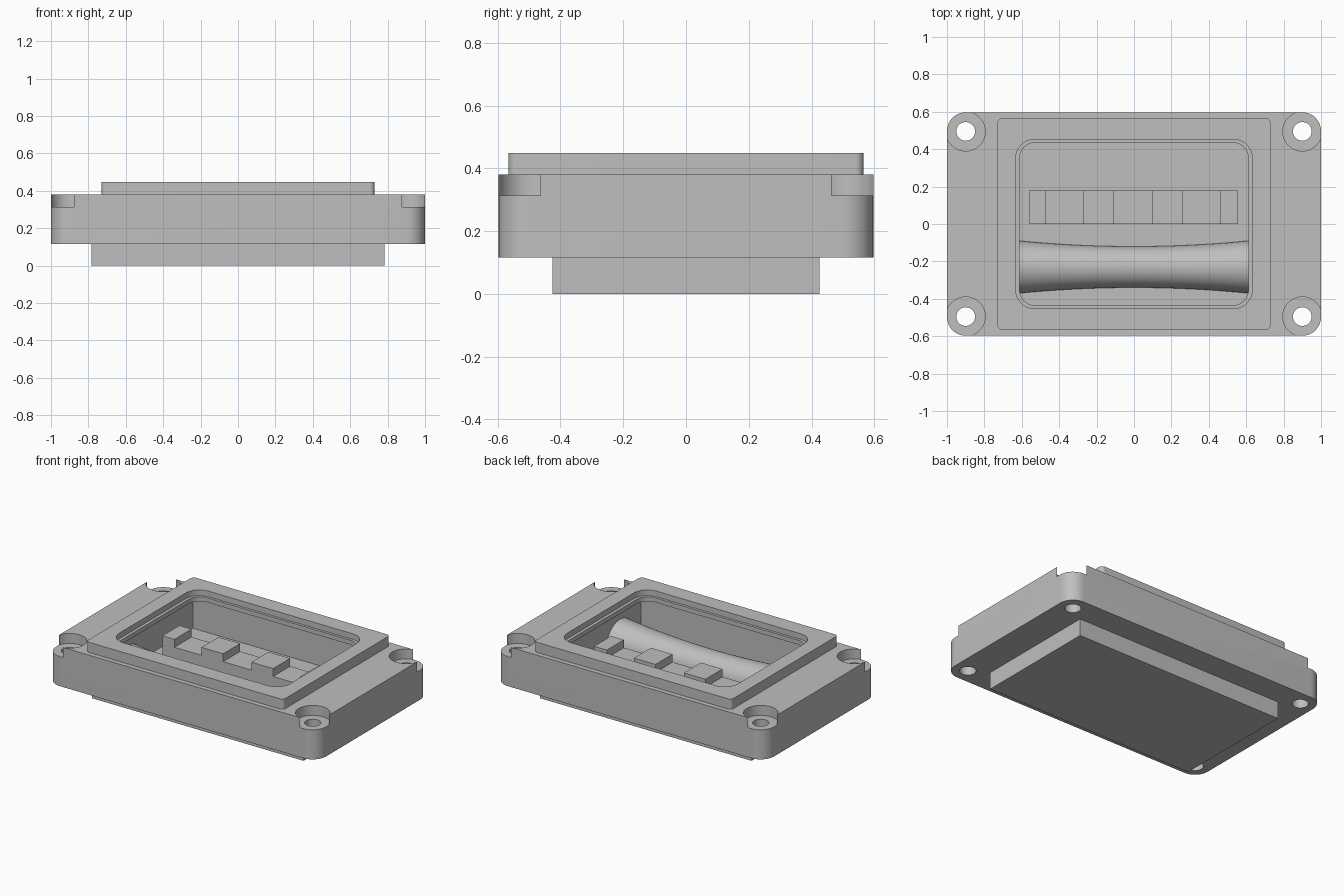
import bpy, bmesh, math
from mathutils import Matrix

cube = bpy.data.objects.get("Cube")
if cube:
    bpy.data.objects.remove(cube, do_unlink=True)

grey = bpy.data.materials.new("plain grey")
grey.use_nodes = True
COLOUR = (0.52, 0.52, 0.52, 1)
grey.diffuse_color = COLOUR
grey.node_tree.nodes["Principled BSDF"].inputs["Base Color"].default_value = COLOUR


def finish(name, bm):
    bmesh.ops.recalc_face_normals(bm, faces=bm.faces)
    mesh = bpy.data.meshes.new(name)
    bm.to_mesh(mesh)
    bm.free()
    mesh.materials.append(grey)
    obj = bpy.data.objects.new(name, mesh)
    bpy.context.collection.objects.link(obj)
    return obj


def slab(name, x0, x1, y0, y1, z0, z1, radius=0, steps=12):
    """Upright block with optional rounded vertical corners."""
    bm = bmesh.new()
    points = []
    corners = [(x1, y1, -1, -1), (x0, y1, 1, -1), (x0, y0, 1, 1), (x1, y0, -1, 1)]
    for i, (x, y, sx, sy) in enumerate(corners):
        for k in range(steps + 1 if radius else 1):
            a = math.pi / 2 * (i + k / steps)
            points.append((x + radius * (sx + math.cos(a)),
                           y + radius * (sy + math.sin(a)), z0))
    face = bm.faces.new([bm.verts.new(p) for p in points])
    new = bmesh.ops.extrude_face_region(bm, geom=[face])["geom"]
    bmesh.ops.translate(bm, vec=(0, 0, z1 - z0),
                        verts=[g for g in new if isinstance(g, bmesh.types.BMVert)])
    return finish(name, bm)


def disc(name, x, y, radius, z0, z1):
    bm = bmesh.new()
    bmesh.ops.create_cone(bm, cap_ends=True, segments=48, radius1=radius, radius2=radius,
                          depth=z1 - z0, matrix=Matrix.Translation((x, y, (z0 + z1) / 2)))
    return finish(name, bm)


def select(obj):
    bpy.ops.object.select_all(action="DESELECT")
    obj.select_set(True)
    bpy.context.view_layer.objects.active = obj


def cut(obj, cutters):
    for cutter in cutters:
        cutter.hide_render = True
        select(obj)
        mod = obj.modifiers.new("cut", "BOOLEAN")
        mod.operation = "DIFFERENCE"
        mod.solver = "EXACT"
        mod.object = cutter
        bpy.ops.object.modifier_apply(modifier=mod.name)
        bpy.data.objects.remove(cutter, do_unlink=True)


def smooth(obj):
    select(obj)
    bpy.ops.object.shade_smooth_by_angle(angle=math.radians(30))


FLOOR = 0.17

# Mounting flange with cavity, counterbored screw holes in the corners
flange = slab("mounting_flange", -1, 1, -0.597, 0.597, 0.115, 0.38, 0.1)
cutters = [slab("cavity_cutter", -0.65, 0.65, -0.45, 0.45, FLOOR, 0.5)]
for x in (-0.9, 0.9):
    for y in (-0.495, 0.495):
        cutters.append(disc("counterbore_cutter", x, y, 0.105, 0.313, 0.5))
        cutters.append(disc("screw_hole_cutter", x, y, 0.05, 0, 0.5))
cut(flange, cutters)
smooth(flange)

# Raised frame with a stepped, rounded window
frame = slab("window_frame", -0.73, 0.73, -0.565, 0.565, 0.38, 0.448, 0.025)
cut(frame, [slab("recess_cutter", -0.632, 0.632, -0.452, 0.452, 0.41, 0.6, 0.1),
            slab("window_cutter", -0.612, 0.612, -0.435, 0.435, 0.2, 0.6, 0.085)])
smooth(frame)

# Lower housing under the flange
slab("lower_housing", -0.783, 0.783, -0.425, 0.425, 0, 0.115)

# Bar with four raised teeth
slab("tooth_bar", -0.56, 0.555, 0, 0.18, FLOOR, 0.262)
for x0, x1 in ((-0.56, -0.47), (-0.27, -0.11), (0.1, 0.26), (0.46, 0.555)):
    slab("bar_tooth", x0, x1, 0, 0.18, 0.262, 0.315)

# Waisted half roller lying on the cavity floor
bm = bmesh.new()
rings = []
for i in range(25):
    x = -0.65 + 1.3 * i / 24
    r = 0.11 + 0.03 * (x / 0.61) ** 2
    rings.append([bm.verts.new((x, -0.23 + r * math.cos(math.pi * k / 24),
                                FLOOR + r * math.sin(math.pi * k / 24)))
                  for k in range(25)])
for a, b in zip(rings, rings[1:]):
    for k in range(24):
        bm.faces.new((a[k], a[k + 1], b[k + 1], b[k]))
    bm.faces.new((a[0], b[0], b[-1], a[-1]))
bm.faces.new(rings[0])
bm.faces.new(rings[-1])
smooth(finish("waisted_roller", bm))
